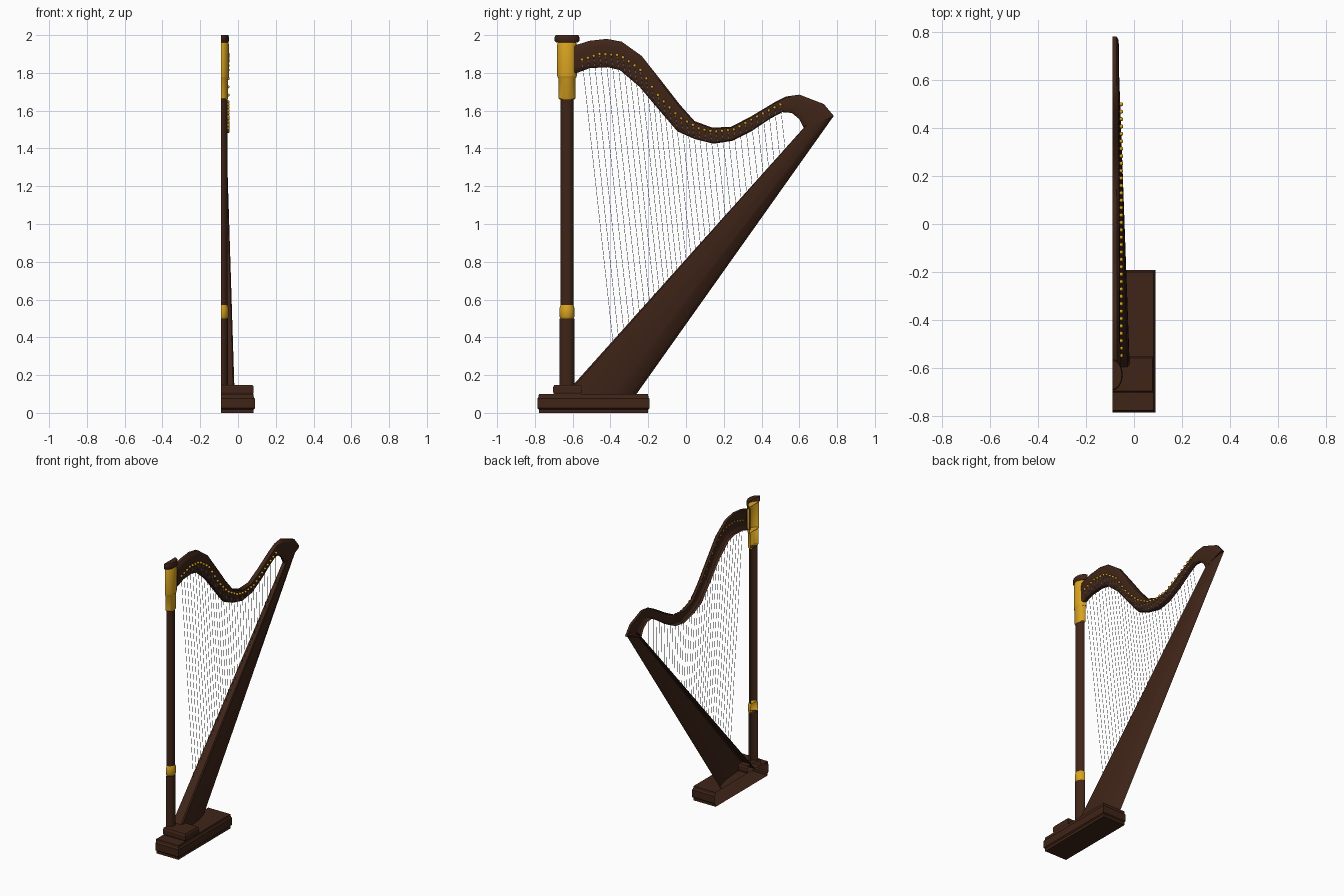
import bpy, bmesh, math
from mathutils import Vector

if "Cube" in bpy.data.objects:
    bpy.data.objects.remove(bpy.data.objects["Cube"])

X0 = -0.09          # flat, open inner side of the half harp
COL_Y = -0.63


def material(name, rgb):
    m = bpy.data.materials.new(name)
    m.diffuse_color = (*rgb, 1)
    m.use_nodes = True
    m.node_tree.nodes["Principled BSDF"].inputs["Base Color"].default_value = m.diffuse_color
    return m


WOOD = material("dark_wood", (0.05, 0.018, 0.009))
GOLD = material("gold", (0.70, 0.37, 0.015))
STRING = material("string_grey", (0.20, 0.21, 0.24))


def finish(name, bm, mat, smooth=True):
    bmesh.ops.recalc_face_normals(bm, faces=bm.faces)
    me = bpy.data.meshes.new(name)
    bm.to_mesh(me)
    bm.free()
    me.materials.append(mat)
    ob = bpy.data.objects.new(name, me)
    bpy.context.collection.objects.link(ob)
    if smooth:
        bpy.ops.object.select_all(action='DESELECT')
        ob.select_set(True)
        bpy.context.view_layer.objects.active = ob
        bpy.ops.object.shade_smooth_by_angle(angle=math.radians(35))
    return ob


def loft(name, rings, mat, caps=(True, True), smooth=True):
    """Skin open rings of points; the ring ends lie on the open plane."""
    bm = bmesh.new()
    vs = [[bm.verts.new(p) for p in r] for r in rings]
    for a, b in zip(vs, vs[1:]):
        for i in range(len(a) - 1):
            bm.faces.new((a[i], a[i + 1], b[i + 1], b[i]))
    if caps[0]:
        bm.faces.new(vs[0])
    if caps[1]:
        bm.faces.new(vs[-1])
    return finish(name, bm, mat, smooth)


def half_box(name, y0, y1, x1, levels):
    rings = [[(X0, y0 + d, z), (x1 - d, y0 + d, z), (x1 - d, y1 - d, z), (X0, y1 - d, z)]
             for z, d in levels]
    return loft(name, rings, WOOD, smooth=False)


def half_turned(name, levels, mat, xs=1.0, n=12):
    rings = [[(X0 + r * xs * math.sin(math.pi * i / n),
               COL_Y - r * math.cos(math.pi * i / n), z) for i in range(n + 1)]
             for z, r in levels]
    return loft(name, rings, mat)


# Base and column plinth
half_box("base", -0.787, -0.193, 0.09,
         [(0, .008), (.018, .008), (.025, 0), (.075, 0), (.082, .006), (.1, .008)])
half_box("column_plinth", -0.703, -0.553, 0.083,
         [(.1, .004), (.108, 0), (.138, 0), (.148, .006)])

# Column, from foot to crown
half_turned("column_foot", [(.148, .04), (.5, .04)], WOOD, .95)
half_turned("column_ring", [(.5, .034), (.51, .04), (.555, .04), (.57, .034)], GOLD)
half_turned("column_shaft", [(.57, .035), (1.66, .035)], WOOD)
half_turned("capital_lower", [(1.66, .04), (1.665, .044), (1.77, .044), (1.78, .05)], GOLD, .85)
half_turned("capital_upper", [(1.775, .05), (1.785, .052), (1.95, .052), (1.962, .048)], GOLD, .8)
half_turned("column_crown", [(1.96, .058), (1.97, .065), (1.99, .065), (2.0, .06)], WOOD, .65)

# Soundbox: flat soundboard in front, rounded back
section = [(0, 0), (.9, 0), (1, .03), (1, .14), (.94, .4), (.78, .68), (.45, .91), (0, 1)]


def box_ring(front, back, w):
    f, b = Vector(front), Vector(back)
    return [(X0 + u * w, *f.lerp(b, t)) for u, t in section]


loft("soundbox", [box_ring((-.64, .1), (-.262, .1), .072),
                  box_ring((.66, 1.55), (.782, 1.572), .026)], WOOD)

# Neck: top and bottom edges in the side plane
top = [(-.59, 1.945), (-.51, 1.97), (-.42, 1.98), (-.34, 1.965), (-.235, 1.89),
       (-.14, 1.77), (-.035, 1.635), (.045, 1.545), (.14, 1.51), (.24, 1.515),
       (.345, 1.57), (.47, 1.645), (.53, 1.675), (.60, 1.685), (.73, 1.635), (.784, 1.57)]
bottom = [(-.59, 1.795), (-.51, 1.825), (-.415, 1.83), (-.35, 1.815), (-.245, 1.725),
          (-.14, 1.6), (-.045, 1.49), (.045, 1.45), (.145, 1.425), (.245, 1.44),
          (.345, 1.49), (.45, 1.56), (.51, 1.592), (.56, 1.588), (.60, 1.555), (.625, 1.505)]
neck_section = [(0, 0), (.6, 0), (.9, .08), (1, .22), (1, .78), (.9, .92), (.6, 1), (0, 1)]
rings = []
for k, (t, b) in enumerate(zip(top, bottom)):
    w = .033 - .006 * k / (len(top) - 1)
    rings.append([(X0 + u * w, *Vector(t).lerp(Vector(b), s)) for u, s in neck_section])
loft("neck", rings, WOOD)

# Tuning pins and strings
pin_line = [(-.55, 1.87), (-.455, 1.9), (-.35, 1.893), (-.245, 1.82), (-.14, 1.67),
            (-.035, 1.565), (.07, 1.505), (.15, 1.488), (.255, 1.5), (.36, 1.56), (.5, 1.632)]


def pin_z(y):
    for (y0, z0), (y1, z1) in zip(pin_line, pin_line[1:]):
        if y <= y1 + 1e-6:
            return z0 + (z1 - z0) * (y - y0) / (y1 - y0)


pins, strings = bmesh.new(), bmesh.new()
COUNT = 35
for i in range(COUNT):
    y = -.55 + 1.05 * i / (COUNT - 1)
    z = pin_z(y)
    g = bmesh.ops.create_icosphere(pins, subdivisions=2, radius=.0085)
    bmesh.ops.translate(pins, verts=g["verts"], vec=(-.053, y, z))
    # each string leans back until it meets the soundboard
    lean = .11
    length = (z - .15 - 1.115 * (y + .6)) / (1 + 1.115 * lean)
    p, q = Vector((-.056, y, z)), Vector((-.075, y + lean * length, z - length - .01))
    d = q - p
    g = bmesh.ops.create_cone(strings, segments=5, radius1=.0011, radius2=.0011, depth=d.length)
    bmesh.ops.rotate(strings, verts=g["verts"],
                     matrix=d.to_track_quat('Z', 'Y').to_matrix())
    bmesh.ops.translate(strings, verts=g["verts"], vec=(p + q) / 2)
finish("tuning_pins", pins, GOLD)
finish("strings", strings, STRING)
